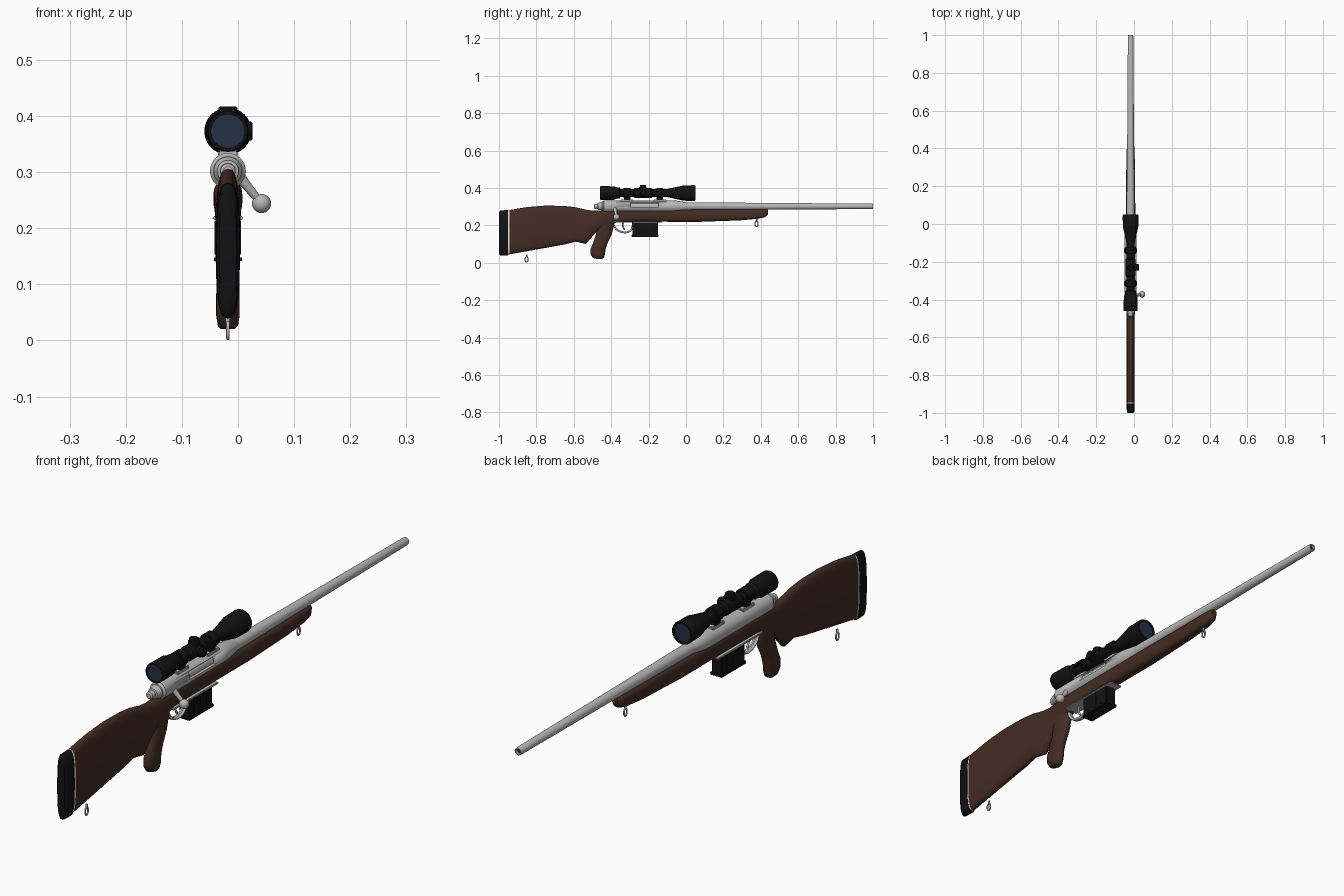
import bpy, bmesh, math
from mathutils import Matrix, Vector

old = bpy.data.objects.get("Cube")
if old:
    bpy.data.objects.remove(old, do_unlink=True)

CX = -0.018      # centre line of the rifle
BORE = 0.302     # barrel axis height
SIGHT = 0.373    # scope axis height


def material(name, color, rough=0.6):
    m = bpy.data.materials.new(name)
    m.use_nodes = True
    m.diffuse_color = (*color, 1)
    bsdf = m.node_tree.nodes["Principled BSDF"]
    bsdf.inputs["Base Color"].default_value = (*color, 1)
    bsdf.inputs["Roughness"].default_value = rough
    return m


WOOD = material("dark walnut", (0.058, 0.026, 0.017))
STEEL = material("satin steel", (0.48, 0.48, 0.48))
BLACK = material("matte black", (0.006, 0.006, 0.007))
GLASS = material("blue glass", (0.018, 0.029, 0.055))
WHITE = material("white spacer", (0.75, 0.75, 0.75))


def finish(name, bm, mat, angle=35):
    bmesh.ops.recalc_face_normals(bm, faces=bm.faces)
    me = bpy.data.meshes.new(name)
    bm.to_mesh(me)
    bm.free()
    me.materials.append(mat)
    ob = bpy.data.objects.new(name, me)
    bpy.context.collection.objects.link(ob)
    bpy.ops.object.select_all(action='DESELECT')
    ob.select_set(True)
    bpy.context.view_layer.objects.active = ob
    bpy.ops.object.shade_smooth_by_angle(angle=math.radians(angle))
    return ob


def skin(name, rings, mat, angle=35):
    """Join rings of points into one capped body."""
    bm = bmesh.new()
    loops = [[bm.verts.new(p) for p in ring] for ring in rings]
    n = len(loops[0])
    for a, b in zip(loops, loops[1:]):
        for i in range(n):
            j = (i + 1) % n
            bm.faces.new((a[i], a[j], b[j], b[i]))
    bm.faces.new(loops[0])
    bm.faces.new(loops[-1])
    return finish(name, bm, mat, angle)


def lathe(name, profile, origin, mat, axis=(0, 1, 0), n=32):
    """Turn (distance, radius) pairs about an axis."""
    turn = Vector((0, 0, 1)).rotation_difference(Vector(axis)).to_matrix()
    steps = [2 * math.pi * i / n for i in range(n)]
    rings = [[Vector(origin) + turn @ Vector((r * math.cos(a), r * math.sin(a), t))
              for a in steps] for t, r in profile]
    return skin(name, rings, mat)


def loft(name, sections, mat, upright=False, power=0.7, n=24):
    """Rounded sections (station, low, high, half width) along y, or along z."""
    rings = []
    for t, lo, hi, w in sections:
        ring = []
        for i in range(n):
            a = 2 * math.pi * i / n
            c, s = math.cos(a), math.sin(a)
            x = CX + w * math.copysign(abs(c) ** power, c)
            v = (lo + hi) / 2 + (hi - lo) / 2 * math.copysign(abs(s) ** power, s)
            ring.append((x, v, t) if upright else (x, t, v))
        rings.append(ring)
    return skin(name, rings, mat, 50)


def box(name, center, size, mat, bevel=0.0):
    bm = bmesh.new()
    bmesh.ops.create_cube(bm, size=1, matrix=Matrix.Translation(center) @ Matrix.Diagonal((*size, 1)))
    if bevel:
        bmesh.ops.bevel(bm, geom=bm.edges[:], offset=bevel, segments=2, affect='EDGES')
    return finish(name, bm, mat)


def tube(name, points, radius, mat, cyclic=False):
    cu = bpy.data.curves.new(name, 'CURVE')
    cu.dimensions = '3D'
    cu.bevel_depth = radius
    cu.bevel_resolution = 2
    cu.use_fill_caps = True
    sp = cu.splines.new('BEZIER')
    sp.bezier_points.add(len(points) - 1)
    for bp, p in zip(sp.bezier_points, points):
        bp.co = p
        bp.handle_left_type = bp.handle_right_type = 'AUTO'
    sp.use_cyclic_u = cyclic
    sp.resolution_u = 6
    cu.materials.append(mat)
    ob = bpy.data.objects.new(name, cu)
    bpy.context.collection.objects.link(ob)
    return ob


# Stock: butt, grip and fore-end
loft("butt_stock", [(-0.945, 0.045, 0.282, 0.021), (-0.85, 0.062, 0.298, 0.021),
                    (-0.75, 0.08, 0.306, 0.021), (-0.65, 0.098, 0.304, 0.021),
                    (-0.59, 0.113, 0.297, 0.021), (-0.535, 0.101, 0.284, 0.021),
                    (-0.505, 0.135, 0.28, 0.021), (-0.475, 0.17, 0.28, 0.022),
                    (-0.4, 0.205, 0.283, 0.024), (-0.36, 0.22, 0.285, 0.025)], WOOD)
loft("grip", [(0.02, -0.475, -0.45, 0.012), (0.026, -0.497, -0.44, 0.018),
              (0.045, -0.51, -0.433, 0.021), (0.075, -0.51, -0.43, 0.021),
              (0.11, -0.495, -0.418, 0.02), (0.15, -0.482, -0.397, 0.02),
              (0.19, -0.475, -0.387, 0.021), (0.235, -0.47, -0.38, 0.022)], WOOD, True, 0.9)
loft("fore_end", [(-0.37, 0.217, 0.285, 0.025), (-0.25, 0.22, 0.285, 0.026),
                  (0.07, 0.219, 0.285, 0.025), (0.29, 0.227, 0.285, 0.023),
                  (0.39, 0.236, 0.286, 0.021), (0.425, 0.245, 0.286, 0.018),
                  (0.438, 0.26, 0.284, 0.011)], WOOD)
loft("butt_spacer", [(-0.952, 0.045, 0.28, 0.0205), (-0.944, 0.045, 0.281, 0.0215)], WHITE)
loft("butt_pad", [(-1.0, 0.05, 0.27, 0.015), (-0.994, 0.04, 0.28, 0.02),
                  (-0.951, 0.039, 0.282, 0.0215)], BLACK)

# Barrel with bore
lathe("barrel", [(-0.06, 0.022), (0.1, 0.021), (0.5, 0.0175), (0.992, 0.0145),
                 (1.0, 0.013), (1.0, 0.009), (0.97, 0.009)], (CX, 0, BORE), STEEL)
lathe("bore", [(0.965, 0.0088), (0.99, 0.0088)], (CX, 0, BORE), BLACK, n=16)

# Receiver with an ejection port cut in its left side
receiver = lathe("receiver", [(-0.445, 0.026), (-0.438, 0.032), (-0.07, 0.032), (-0.05, 0.03),
                              (0.0, 0.022), (0.02, 0.018)], (CX, 0, BORE), STEEL)
cutter = box("port_cutter", (CX + 0.035, -0.222, BORE + 0.008), (0.04, 0.15, 0.026), STEEL)
cutter.hide_render = True
mod = receiver.modifiers.new("port", 'BOOLEAN')
mod.object = cutter
mod.operation = 'DIFFERENCE'
mod.solver = 'EXACT'
bpy.context.view_layer.objects.active = receiver
bpy.ops.object.modifier_apply(modifier=mod.name)
bpy.data.objects.remove(cutter, do_unlink=True)
lathe("bolt_body", [(-0.3, 0.022), (-0.14, 0.022)], (CX, 0, BORE), STEEL)
lathe("bolt_shroud", [(-0.492, 0.008), (-0.488, 0.013), (-0.472, 0.014), (-0.47, 0.019),
                      (-0.455, 0.021), (-0.45, 0.025), (-0.43, 0.025)], (CX, 0, BORE), STEEL)

# Bolt handle
knob = Vector((0.042, -0.372, 0.244))
root = Vector((CX + 0.02, -0.38, BORE - 0.01))
arm = knob - root
lathe("bolt_handle", [(0, 0.011), (0.015, 0.009), (arm.length, 0.006)], root, STEEL, arm, 16)
bm = bmesh.new()
bmesh.ops.create_uvsphere(bm, u_segments=24, v_segments=14, radius=0.017,
                          matrix=Matrix.Translation(knob))
finish("bolt_knob", bm, STEEL)

# Magazine, floor plate, trigger and guard
box("floor_plate", (CX, -0.255, 0.218), (0.054, 0.26, 0.007), STEEL, 0.002)
magazine = box("magazine", (CX, -0.219, 0.183), (0.044, 0.136, 0.075), BLACK, 0.004)
box("magazine_base", (CX, -0.219, 0.145), (0.05, 0.143, 0.012), BLACK, 0.003)
for side in (-1, 1):
    for k in range(3):
        box("magazine_rib", (CX + side * 0.022, -0.255 + k * 0.036, 0.183),
            (0.003, 0.012, 0.06), BLACK)
guard = [(-0.392, 0.217), (-0.375, 0.183), (-0.34, 0.164), (-0.3, 0.17), (-0.285, 0.195), (-0.283, 0.217)]
for dx in (-0.005, 0, 0.005):
    tube("trigger_guard", [(CX + dx, y, z) for y, z in guard], 0.005, STEEL)
tube("trigger", [(CX, -0.335, 0.22), (CX, -0.338, 0.197), (CX, -0.328, 0.176)], 0.004, STEEL)

# Sling swivels
for name, y, top in (("rear_swivel", -0.852, 0.044), ("front_swivel", 0.377, 0.235)):
    lathe(name + "_stud", [(-0.016, 0.004), (0, 0.004)], (CX, y, top), STEEL, (0, 0, 1), 12)
    ring = [(CX, y + 0.008 * math.sin(a), top - 0.026 + 0.0145 * math.cos(a))
            for a in (k * math.pi / 4 for k in range(8))]
    tube(name + "_loop", ring, 0.003, STEEL, True)

# Scope body, recessed at both ends for the lenses
lathe("scope_body", [(-0.445, 0.03), (-0.46, 0.03), (-0.46, 0.035), (-0.455, 0.037),
                     (-0.385, 0.036), (-0.37, 0.03), (-0.355, 0.03), (-0.35, 0.021),
                     (-0.28, 0.021), (-0.272, 0.027), (-0.188, 0.027), (-0.18, 0.021),
                     (-0.105, 0.021), (-0.03, 0.037), (-0.015, 0.041), (0.045, 0.042),
                     (0.05, 0.04), (0.05, 0.034), (0.035, 0.034)], (CX, 0, SIGHT), BLACK)
lathe("eye_lens", [(-0.457, 0.0302), (-0.453, 0.0302)], (CX, 0, SIGHT), GLASS)
lathe("front_lens", [(0.04, 0.0342), (0.044, 0.0342)], (CX, 0, SIGHT), GLASS)

# Adjustment turrets on top and on the left
for name, axis in (("elevation_turret", (0, 0, 1)), ("windage_turret", (1, 0, 0))):
    lathe(name, [(0.015, 0.02), (0.031, 0.02), (0.032, 0.017), (0.041, 0.017), (0.044, 0.014)],
          (CX, -0.23, SIGHT), BLACK, axis, 24)

# Scope mounts: rings, clamp screws and bases
for y in (-0.315, -0.14):
    lathe("scope_ring", [(-0.018, 0.026), (-0.016, 0.028), (0.016, 0.028), (0.018, 0.026)],
          (CX, y, SIGHT), BLACK)
    box("ring_clamp", (CX, y, SIGHT), (0.068, 0.026, 0.012), BLACK, 0.002)
    box("ring_foot", (CX, y, 0.344), (0.03, 0.034, 0.018), BLACK, 0.002)
    box("mount_base", (CX, y, 0.333), (0.036, 0.07, 0.013), STEEL, 0.003)
